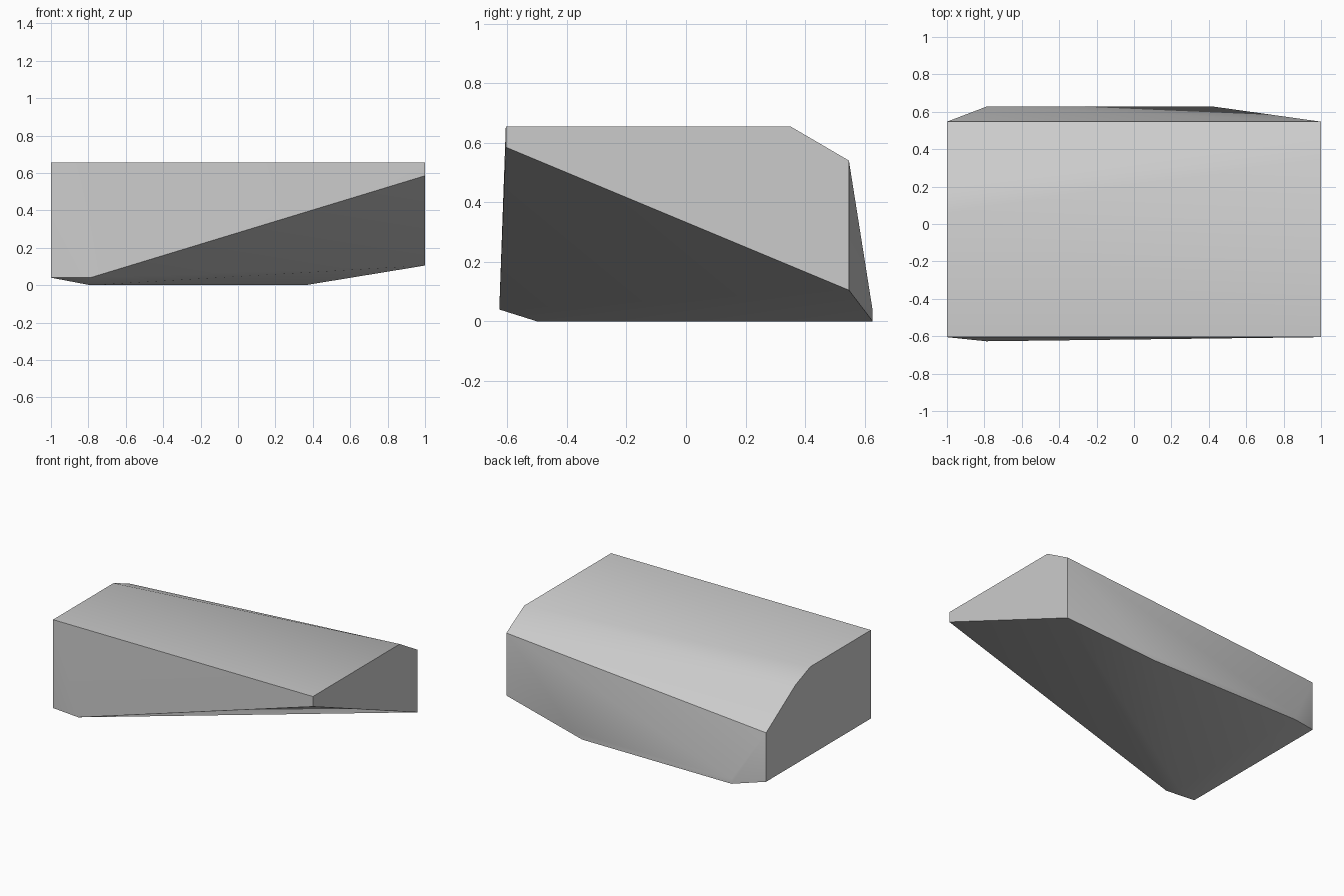
import bpy, bmesh, math

cube = bpy.data.objects.get("Cube")
if cube:
    bpy.data.objects.remove(cube)

grey = bpy.data.materials.new("stone_grey")
grey.use_nodes = True
colour = (0.6, 0.6, 0.6, 1)
grey.diffuse_color = colour
grey.node_tree.nodes["Principled BSDF"].inputs["Base Color"].default_value = colour

# Each end is a (y, z) profile standing at x = -1 or x = 1
FRONT, BACK, TOP = -0.605, 0.547, 0.655
right_end = [(FRONT, 0.04), (FRONT, TOP), (0.06, TOP), (0.225, 0.59),
             (BACK, 0.38), (BACK, 0.04)]
left_end = [(FRONT, 0.585), (FRONT, TOP), (0.35, TOP), (BACK, 0.54),
            (BACK, 0.105)]
points = [(-1, y, z) for y, z in right_end] + [(1, y, z) for y, z in left_end]

# Bulging foot between the two ends
points += [(-0.79, -0.627, 0.04), (-0.79, -0.5, 0),
           (-0.79, 0.627, 0), (-0.79, 0.627, 0.035),
           (0.36, 0.627, 0), (0.43, 0.627, 0.035)]

# Wrap the profiles in one faceted skin
bm = bmesh.new()
for p in points:
    bm.verts.new(p)
bmesh.ops.convex_hull(bm, input=bm.verts[:])
bmesh.ops.dissolve_limit(bm, angle_limit=math.radians(0.5),
                         verts=bm.verts[:], edges=bm.edges[:])
bmesh.ops.recalc_face_normals(bm, faces=bm.faces[:])
mesh = bpy.data.meshes.new("rock_slab")
bm.to_mesh(mesh)
bm.free()
mesh.materials.append(grey)

rock = bpy.data.objects.new("rock_slab", mesh)
bpy.context.collection.objects.link(rock)
bpy.context.view_layer.objects.active = rock
rock.select_set(True)
bpy.ops.object.shade_smooth_by_angle(angle=math.radians(35))
